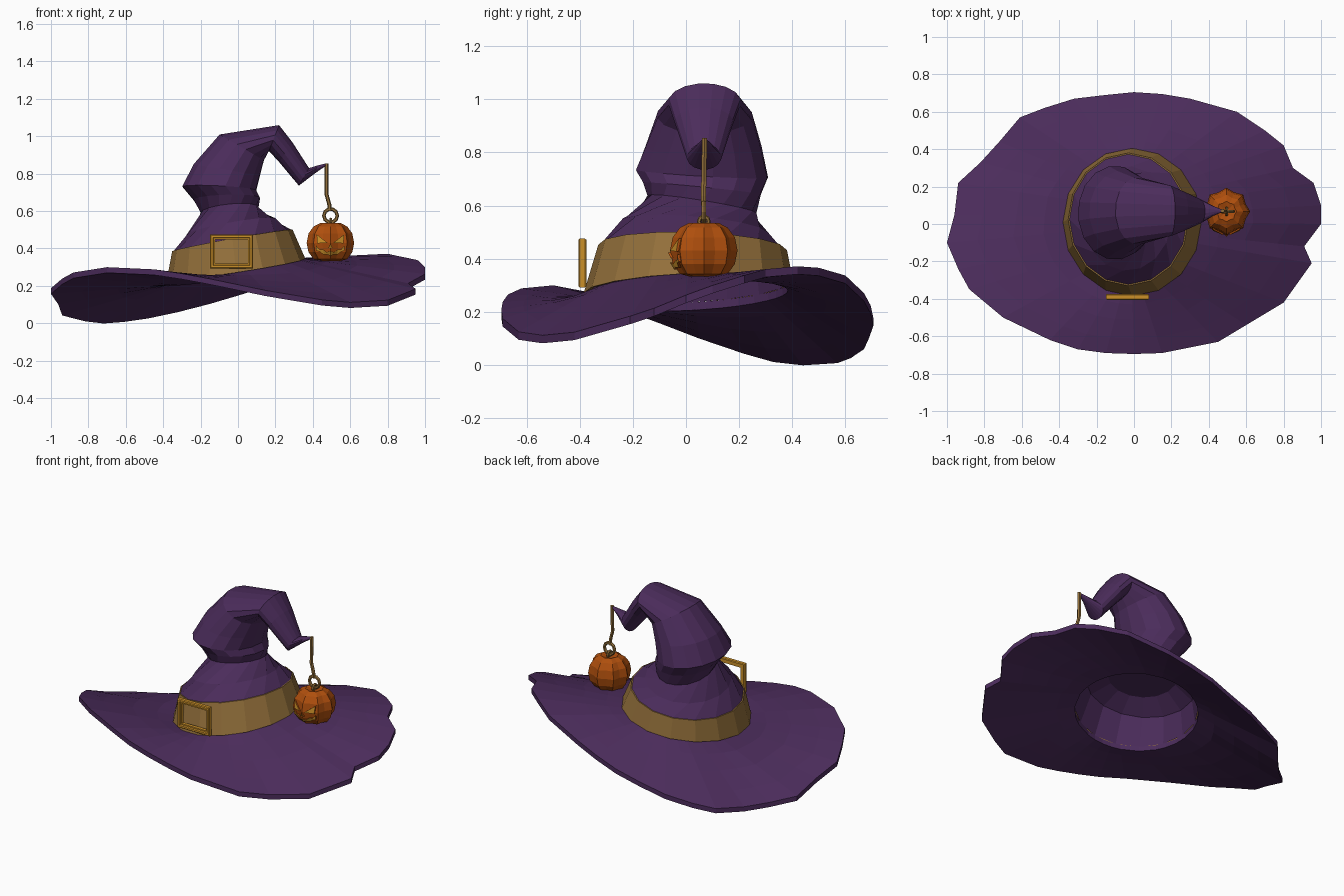
import bpy, math
from math import sin, cos, pi, atan2
from mathutils import Vector
from mathutils.bvhtree import BVHTree

if "Cube" in bpy.data.objects:
    bpy.data.objects.remove(bpy.data.objects["Cube"])


def material(name, rgb):
    m = bpy.data.materials.new(name)
    m.diffuse_color = (*rgb, 1)
    m.use_nodes = True
    m.node_tree.nodes["Principled BSDF"].inputs["Base Color"].default_value = m.diffuse_color
    return m


PURPLE = material("purple cloth", (0.07, 0.025, 0.104))
TAN = material("tan band", (0.29, 0.16, 0.043))
GOLD = material("gold", (0.6, 0.28, 0.022))
ORANGE = material("pumpkin orange", (0.43, 0.078, 0.004))


def make(name, verts, faces, mat):
    me = bpy.data.meshes.new(name)
    me.from_pydata([tuple(v) for v in verts], [], faces)
    me.materials.append(mat)
    ob = bpy.data.objects.new(name, me)
    bpy.context.collection.objects.link(ob)
    return ob


def loft(name, rings, mat, caps=(False, False), closed=False):
    """Skin a list of equal-length counterclockwise rings."""
    n = len(rings[0])
    verts = [v for r in rings for v in r]
    faces = []
    for k in range(len(rings) if closed else len(rings) - 1):
        a, b = k * n, (k + 1) % len(rings) * n
        faces += [(a + i, a + (i + 1) % n, b + (i + 1) % n, b + i) for i in range(n)]
    if caps[0]:
        faces.append(tuple(range(n))[::-1])
    if caps[1]:
        faces.append(tuple(range(len(verts) - n, len(verts))))
    return make(name, verts, faces, mat)


def hoop(x0, z0, x1, z1, yc, ry, angles, tilt=0.0, grow=0.0):
    """Slanted ellipse from its left and right ends; tilt raises its back."""
    cx, cz, hx, hz = (x0 + x1) / 2, (z0 + z1) / 2, (x1 - x0) / 2, (z1 - z0) / 2
    return [Vector((cx + (hx + grow) * cos(a), yc + (ry + grow) * sin(a),
                    cz + hz * cos(a) + tilt * ry * sin(a))) for a in angles]


def circle(n, twist=0.0):
    return [2 * pi * i / n + twist for i in range(n)]


BASE = (-0.37, 0.235, 0.35, 0.345, 0.01, 0.385)
BAND_TOP = (-0.345, 0.385, 0.285, 0.50, 0.025, 0.348)
BASE_TILT, TOP_TILT = 0.05, -0.03

# Brim: wavy outline, saddle-shaped edge, thin solid
outline = [(1, .1), (.96, .22), (.85, .3), (.8, .42), (.7, .5), (.55, .6), (.3, .67),
           (.15, .695), (0, .705), (-.15, .69), (-.32, .67), (-.48, .62), (-.61, .57),
           (-.72, .44), (-.82, .33), (-.94, .22), (-.96, .05), (-1, -.1), (-.94, -.24),
           (-.88, -.35), (-.7, -.5), (-.45, -.62), (-.3, -.67), (-.15, -.69), (0, -.695),
           (.15, -.69), (.45, -.63), (.6, -.54), (.8, -.42), (.95, -.21), (.91, -.12), (1, 0)]
angles = [atan2(y / 0.7, x) for x, y in outline]
inner = hoop(*BASE, angles, BASE_TILT, -0.012)
edge = [Vector((x, y, 0.206 + 0.1335 * sin(2 * a) + 0.057 * cos(a)
                - 0.03 * max(0, cos(a - 1.4)) ** 4))
        for (x, y), a in zip(outline, angles)]


def brim_ring(t, drop):
    return [p.lerp(q, t) - Vector((0, 0, drop)) for p, q in zip(inner, edge)]


steps = [0, 0.2, 0.45, 0.75, 1]
loft("brim", [brim_ring(t, 0.03) for t in steps]
     + [brim_ring(t, 0) for t in reversed(steps)], PURPLE, closed=True)

# Crown: twisted neck, overhanging fold, bent-over tip
#            left end      right end     y     half width, twist, tilt
sections = [(*BASE, 0.0, BASE_TILT), (*BAND_TOP, 0.0, TOP_TILT),
            (-0.275, 0.475, 0.20, 0.56, 0.03, 0.28, 0.30, -0.08),
            (-0.20, 0.59, 0.11, 0.62, 0.06, 0.205, 0.80, -0.16),
            (-0.24, 0.66, 0.12, 0.67, 0.06, 0.225, 0.95, -0.10),
            (-0.30, 0.73, 0.10, 0.71, 0.06, 0.252, 0.95, -0.06),
            (-0.24, 0.85, 0.12, 0.79, 0.065, 0.222, 0.95, 0),
            (-0.10, 1.01, 0.14, 0.87, 0.07, 0.18, 0.95, 0),
            (0.22, 1.06, 0.165, 0.92, 0.07, 0.137, 0.95, 0),
            (0.29, 0.97, 0.22, 0.86, 0.068, 0.11, 0.95, 0),
            (0.38, 0.83, 0.325, 0.735, 0.068, 0.065, 0.95, 0),
            (0.43, 0.845, 0.41, 0.80, 0.07, 0.028, 0.95, 0),
            (0.475, 0.855, 0.475, 0.845, 0.07, 0.005, 0.95, 0)]
loft("crown", [hoop(*s[:6], circle(16, s[6] - pi), s[7]) for s in sections],
     PURPLE, (False, True))

# Lining: inside of the crown, facing inwards
c = circle(16)
lining = [hoop(*BASE, c, BASE_TILT, -0.01), hoop(*BAND_TOP, c, TOP_TILT, -0.012),
          hoop(-0.23, 0.47, 0.15, 0.54, 0.03, 0.22, c)]
ob = loft("crown_lining", lining, PURPLE, (False, True))
ob.data.flip_normals()

# Hat band: a thin sleeve around the crown base
loft("hat_band", [hoop(*BASE, c, BASE_TILT, -0.002), hoop(*BASE, c, BASE_TILT, 0.01),
                  hoop(*BAND_TOP, c, TOP_TILT, 0.007), hoop(*BAND_TOP, c, TOP_TILT, -0.002)],
     TAN, closed=True)


# Buckle: stepped rectangular frame
def rect(inset, y):
    x0, x1, z0, z1 = -0.15 + inset, 0.08 - inset, 0.292 + inset, 0.475 - inset
    return [Vector(p) for p in ((x0, y, z0), (x1, y, z0), (x1, y, z1), (x0, y, z1))]


loft("buckle", [rect(0.004, -0.375), rect(0, -0.38), rect(0, -0.4), rect(0.005, -0.405),
                rect(0.016, -0.405), rect(0.019, -0.396), rect(0.027, -0.396),
                rect(0.027, -0.375)], GOLD, closed=True)

# Pumpkin: eight pointed ribs
CX, CY = 0.494, 0.067
profile = [(0.02, 0.34), (0.055, 0.333), (0.09, 0.343), (0.117, 0.38), (0.127, 0.43),
           (0.117, 0.48), (0.09, 0.517), (0.055, 0.535), (0.02, 0.525)]
rings = []
for r, z in profile:
    rings.append([Vector((CX + r * (1 - 0.13 * (i % 2)) * cos(i * pi / 8),
                          CY + r * (1 - 0.13 * (i % 2)) * sin(i * pi / 8), z))
                  for i in range(16)])
pumpkin = loft("pumpkin", rings, ORANGE, (True, True))

# Carved face: thin plates with orange rims on the front of the pumpkin
me = pumpkin.data
tree = BVHTree.FromPolygons([v.co for v in me.vertices], [p.vertices[:] for p in me.polygons])


def plate(name, points, faces):
    """Gold plate over (x, z) points listed counterclockwise around its edge."""
    back = [tree.ray_cast(Vector((CX + x, -1, z)), Vector((0, 1, 0)))[0] for x, z in points]
    n = len(back)
    front = [v - Vector((0, 0.0095, 0)) for v in back]
    rim = [(i, i + n, (i + 1) % n + n, (i + 1) % n) for i in range(n)]
    ob = make(name, front + back, faces + rim, GOLD)
    ob.data.materials.append(ORANGE)
    for p in ob.data.polygons[len(faces):]:
        p.material_index = 1


eye = [(0.016, 0.43), (0.07, 0.427), (0.074, 0.475)]
plate("right_eye", eye, [(0, 1, 2)])
plate("left_eye", [(-x, z) for x, z in reversed(eye)], [(0, 1, 2)])
plate("nose", [(-0.012, 0.402), (0.012, 0.402), (0, 0.424)], [(0, 1, 2)])
low = [(i * 0.019, 0.36 + 0.0018 * i * i + 0.006 * (i % 2)) for i in range(-4, 5)]
top = [(i * 0.019, 0.386 + 0.0018 * i * i - 0.008 * (i % 2)) for i in range(4, -5, -1)]
plate("mouth", low + top, [(i, i + 1, 16 - i, 17 - i) for i in range(8)])


# Hanging ring and cord
def torus(name, centre, big, small, turn):
    rings = []
    for i in range(10):
        a = 2 * pi * i / 10
        d = Vector((cos(a) * cos(turn), cos(a) * sin(turn), sin(a)))
        n = Vector((-sin(turn), cos(turn), 0))
        rings.append([centre + d * (big + small * cos(b)) + n * small * sin(b)
                      for b in circle(6)])
    ob = loft(name, rings, TAN, closed=True)
    ob.data.flip_normals()


torus("hanging_ring", Vector((0.495, 0.067, 0.575)), 0.036, 0.01, 0)
torus("stem_loop", Vector((0.495, 0.067, 0.54)), 0.018, 0.008, pi / 2)
path = [(0.491, 0.066, 0.60), (0.488, 0.066, 0.635), (0.473, 0.067, 0.69), (0.474, 0.07, 0.855)]
loft("cord", [[Vector((x + 0.011 * cos(a), y + 0.011 * sin(a), z)) for a in circle(6)]
              for x, y, z in path], TAN, (True, True))
